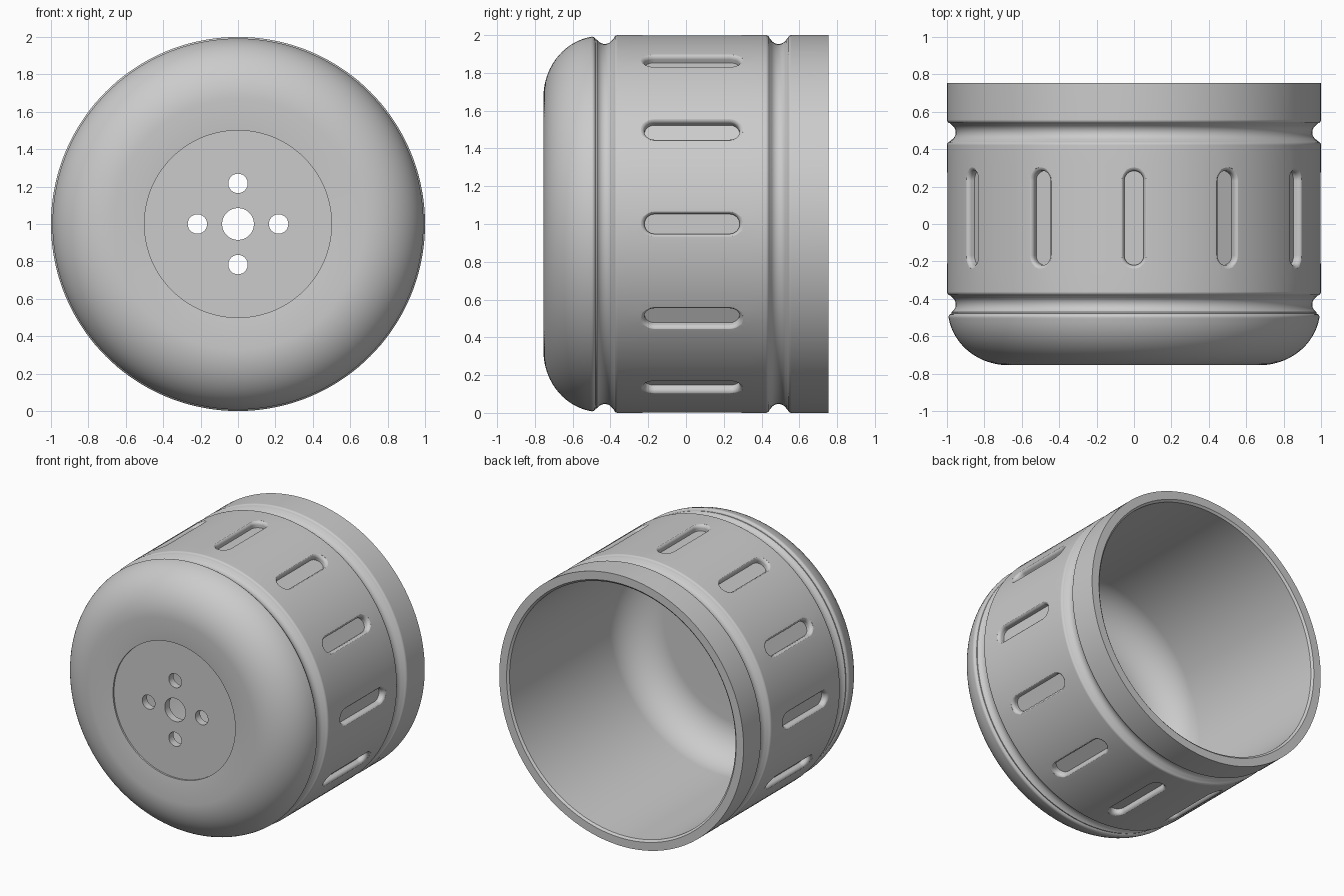
import bpy, bmesh, math
from math import pi, sin, cos
from mathutils import Matrix, Vector

cube = bpy.data.objects.get("Cube")
if cube:
    bpy.data.objects.remove(cube, do_unlink=True)

grey = bpy.data.materials.new("plain grey")
grey.use_nodes = True
colour = (0.6, 0.6, 0.6, 1)
grey.diffuse_color = colour
grey.node_tree.nodes["Principled BSDF"].inputs["Base Color"].default_value = colour

AXIS_Z = 1.0


def arc(r, y, rad_r, rad_y, start, end, steps):
    """Points (radius, depth) on an elliptical arc, angles in degrees."""
    out = []
    for i in range(steps + 1):
        a = math.radians(start + (end - start) * i / steps)
        out.append((r + rad_r * cos(a), y + rad_y * sin(a)))
    return out


def groove(y, lip_front):
    """Round groove with softened lips, from front to back."""
    return (arc(lip_front - 0.02, y - 0.068, 0.02, 0.02, 0, 80, 4)
            + arc(1.0, y, 0.047, 0.047, 240, 120, 12)
            + arc(0.98, y + 0.068, 0.02, 0.02, -80, 0, 4))


def make_object(name, bm):
    bmesh.ops.recalc_face_normals(bm, faces=bm.faces)
    mesh = bpy.data.meshes.new(name)
    bm.to_mesh(mesh)
    bm.free()
    obj = bpy.data.objects.new(name, mesh)
    bpy.context.collection.objects.link(obj)
    mesh.materials.append(grey)
    return obj


def loft(bm, rings):
    """Closed solid through matching rings of points."""
    rows = [[bm.verts.new(p) for p in ring] for ring in rings]
    n = len(rows[0])
    for a, b in zip(rows, rows[1:]):
        for i in range(n):
            j = (i + 1) % n
            bm.faces.new((a[i], a[j], b[j], b[i]))
    bm.faces.new(rows[0])
    bm.faces.new(rows[-1])


# Cup wall: closed section with a central bore, turned about the y axis
section = [(0.085, -0.735), (0.5, -0.735), (0.5, -0.747), (0.585, -0.755)]
section += arc(0.67, -0.455, 0.325, 0.3, -90, -10, 20)
section += groove(-0.43, 0.992)
section += [(1.0, -0.26), (1.0, 0.32)]
section += groove(0.49, 1.0)
section += [(1.0, 0.755), (0.94, 0.755), (0.925, 0.742)]
section += arc(0.665, -0.42, 0.26, 0.26, 0, -90, 14)
section += [(0.085, -0.68)]

bm = bmesh.new()
SEGMENTS = 144
rows = []
for k in range(SEGMENTS):
    a = 2 * pi * k / SEGMENTS
    rows.append([bm.verts.new((r * cos(a), y, AXIS_Z + r * sin(a))) for r, y in section])
for k in range(SEGMENTS):
    a, b = rows[k], rows[(k + 1) % SEGMENTS]
    for i in range(len(section)):
        j = (i + 1) % len(section)
        bm.faces.new((a[i], a[j], b[j], b[i]))
cup = make_object("cup_housing", bm)


# Slot cutters: rounded slots with flared rims, twelve around the wall
def slot_ring(height, spread, turn):
    radius = 0.052 + spread
    ring = []
    for side, start in ((1, 0), (-1, pi)):
        for i in range(13):
            a = start + pi * i / 12
            p = Vector((height, 0.032 + side * 0.2 + radius * sin(a), radius * cos(a)))
            ring.append(turn @ p)
    return ring


layers = [(0.955, 0.0)]
FILLET = 0.025
for i in range(6):
    a = math.radians(15 * i)
    layers.append((0.975 + FILLET * sin(a), FILLET * (1 - cos(a))))
layers.append((1.05, 0.025))

bm = bmesh.new()
for k in range(12):
    turn = Matrix.Translation((0, 0, AXIS_Z)) @ Matrix.Rotation(k * pi / 6, 4, 'Y')
    loft(bm, [slot_ring(h, s, turn) for h, s in layers])

# Bolt hole cutters through the front
for k in range(4):
    cx, cz = 0.217 * cos(k * pi / 2), AXIS_Z + 0.217 * sin(k * pi / 2)
    circle = [(cx + 0.052 * cos(i * pi / 16), cz + 0.052 * sin(i * pi / 16)) for i in range(32)]
    loft(bm, [[(x, y, z) for x, z in circle] for y in (-0.9, -0.5)])
cutter = make_object("slot_and_hole_cutter", bm)
cutter.hide_render = True

# Cut, then shade smooth with sharp creases
bpy.context.view_layer.objects.active = cup
cup.select_set(True)
cut = cup.modifiers.new("slots_and_holes", 'BOOLEAN')
cut.operation = 'DIFFERENCE'
cut.solver = 'EXACT'
cut.object = cutter
bpy.ops.object.modifier_apply(modifier=cut.name)
bpy.data.objects.remove(cutter, do_unlink=True)

bpy.ops.object.shade_smooth_by_angle(angle=math.radians(32))
weighted = cup.modifiers.new("even_shading", 'WEIGHTED_NORMAL')
weighted.keep_sharp = True
